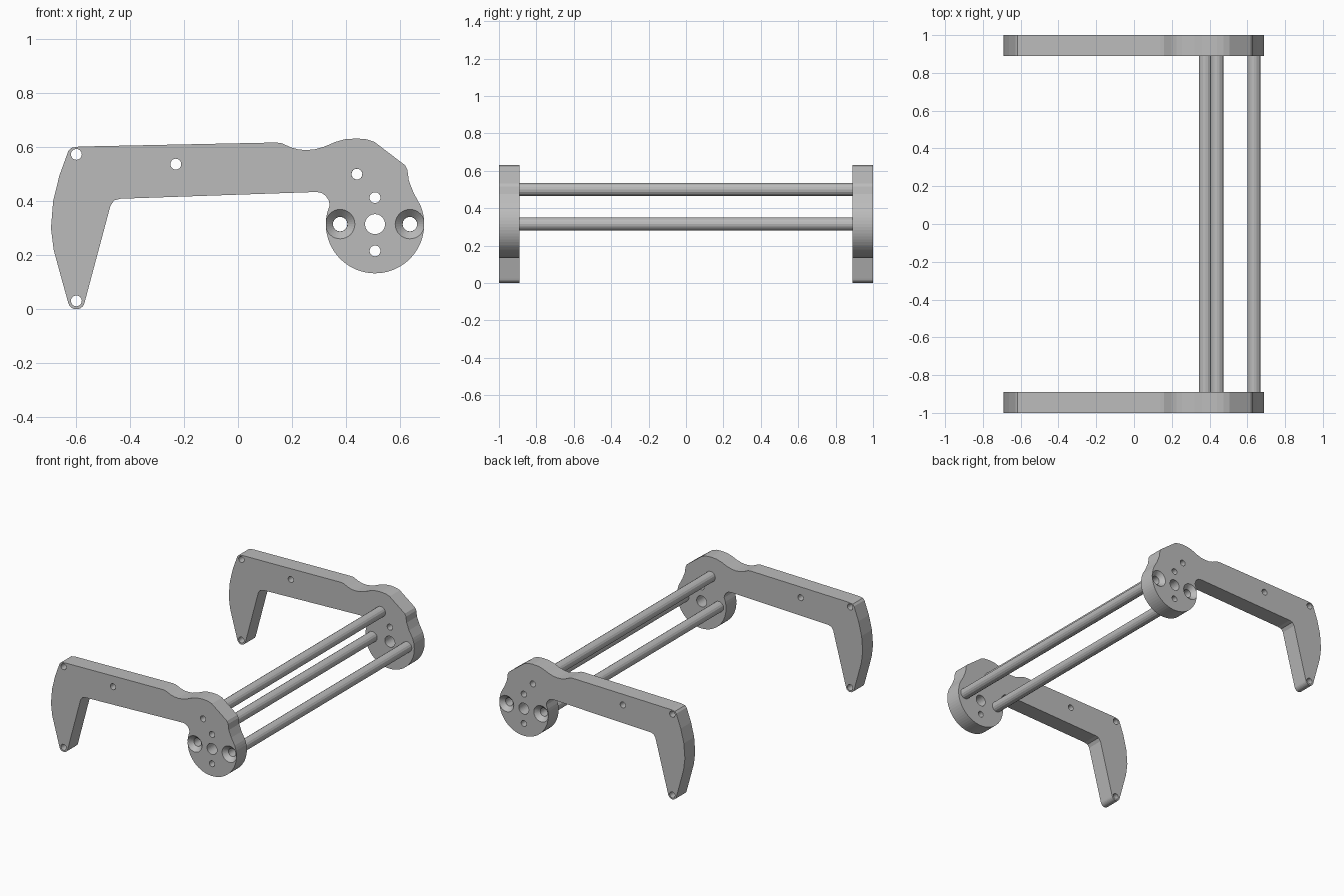
import bpy, bmesh, math
from mathutils import Matrix, Vector

cube = bpy.data.objects.get("Cube")
if cube:
    bpy.data.objects.remove(cube, do_unlink=True)

grey = bpy.data.materials.new("satin_grey")
grey.use_nodes = True
COLOUR = (0.5, 0.5, 0.5, 1)
grey.diffuse_color = COLOUR
grey.node_tree.nodes["Principled BSDF"].inputs["Base Color"].default_value = COLOUR

OUTER, INNER = 1.0, 0.89          # plate faces along y
HUB, HUB_R = (0.507, 0.315), 0.182


def make_object(name, bm):
    bmesh.ops.recalc_face_normals(bm, faces=bm.faces)
    mesh = bpy.data.meshes.new(name)
    bm.to_mesh(mesh)
    bm.free()
    mesh.materials.append(grey)
    obj = bpy.data.objects.new(name, mesh)
    bpy.context.collection.objects.link(obj)
    return obj


def arc(centre, r, start, end, steps):
    angles = [math.radians(start + (end - start) * i / steps) for i in range(steps + 1)]
    return [(centre[0] + r * math.cos(a), centre[1] + r * math.sin(a)) for a in angles]


def cutter_cone(bm, x, z, r_front, r_back, y_front, y_back):
    """Cone or cylinder along y, from y_front to y_back."""
    turn = Matrix.Rotation(math.radians(-90), 4, 'X')
    place = Matrix.Translation((x, (y_front + y_back) / 2, z)) @ turn
    bmesh.ops.create_cone(bm, cap_ends=True, segments=32, radius1=r_front, radius2=r_back,
                          depth=y_back - y_front, matrix=place)


# Side plate outline, clockwise from the upper outer corner
outline = [(-0.617, 0.597), (-0.587, 0.602), (0.14, 0.617), (0.16, 0.615)]
outline += [(0.198, 0.598), (0.225, 0.591), (0.254, 0.589), (0.285, 0.592), (0.32, 0.602)]
outline += [(0.36, 0.619), (0.395, 0.629), (0.439, 0.632), (0.475, 0.629), (0.505, 0.619)]
outline += [(0.618, 0.533), (0.627, 0.515), (0.632, 0.476), (0.65, 0.43)]
outline += arc(HUB, HUB_R, 22, -194, 40)
outline += [(0.339, 0.385), (0.336, 0.403), (0.324, 0.42), (0.31, 0.43), (0.29, 0.434)]
outline += [(-0.435, 0.409), (-0.458, 0.403), (-0.472, 0.383)]
outline += arc((-0.598, 0.031), 0.031, -12, -165, 10)
outline += [(-0.66, 0.139), (-0.682, 0.22), (-0.692, 0.3), (-0.684, 0.4), (-0.661, 0.494)]
outline += [(-0.628, 0.585)]

# Hole layout: x, z, radius
ROD_SINKS = [(0.378, 0.315), (0.636, 0.315)]
UPPER_ROD = (0.44, 0.5)
small_holes = [(-0.598, 0.573), (-0.598, 0.031), (-0.23, 0.537), UPPER_ROD,
               (0.507, 0.413), (0.507, 0.216)]
holes = [(x, z, 0.02) for x, z in small_holes]
holes += [(x, z, 0.027) for x, z in ROD_SINKS] + [(*HUB, 0.037)]


def build_plate():
    bm = bmesh.new()
    face = bm.faces.new([bm.verts.new((x, -OUTER, z)) for x, z in outline])
    grown = bmesh.ops.extrude_face_region(bm, geom=[face])["geom"]
    moved = [v for v in grown if isinstance(v, bmesh.types.BMVert)]
    bmesh.ops.translate(bm, verts=moved, vec=Vector((0, OUTER - INNER, 0)))
    plate = make_object("front_side_plate", bm)

    # Through holes first, then the conical screw seats
    bm = bmesh.new()
    for x, z, r in holes:
        cutter_cone(bm, x, z, r, r, -OUTER - 0.1, -INNER + 0.1)
    drills = make_object("hole_cutter", bm)
    bm = bmesh.new()
    for x, z in ROD_SINKS:
        cutter_cone(bm, x, z, 0.062, 0.02, -OUTER - 0.008, -OUTER + 0.036)
    sinks = make_object("countersink_cutter", bm)

    bpy.context.view_layer.objects.active = plate
    for cutter in (drills, sinks):
        cutter.hide_render = True
        mod = plate.modifiers.new("cut", 'BOOLEAN')
        mod.operation, mod.solver, mod.object = 'DIFFERENCE', 'EXACT', cutter
        bpy.ops.object.modifier_apply(modifier=mod.name)
        bpy.data.objects.remove(cutter, do_unlink=True)
    return plate


def build_rod(name, x, z, bore, radius=0.035, sides=16):
    """Hollow spacer rod spanning between the two plates."""
    bm = bmesh.new()
    rings = []
    for r, y in ((radius, -INNER), (radius, INNER), (bore, INNER), (bore, -INNER)):
        rings.append([bm.verts.new((px, y, pz))
                      for px, pz in arc((x, z), r, 0, 360, sides)[:-1]])
    for k in range(4):
        a, b = rings[k], rings[(k + 1) % 4]
        for i in range(sides):
            j = (i + 1) % sides
            bm.faces.new((a[i], a[j], b[j], b[i]))
    return make_object(name, bm)


front_plate = build_plate()

# Mirrored rear plate
bm = bmesh.new()
bm.from_mesh(front_plate.data)
bmesh.ops.scale(bm, verts=bm.verts, vec=Vector((1, -1, 1)))
make_object("rear_side_plate", bm)

build_rod("lower_inner_rod", *ROD_SINKS[0], 0.027)
build_rod("lower_outer_rod", *ROD_SINKS[1], 0.027)
build_rod("upper_rod", *UPPER_ROD, 0.02)
